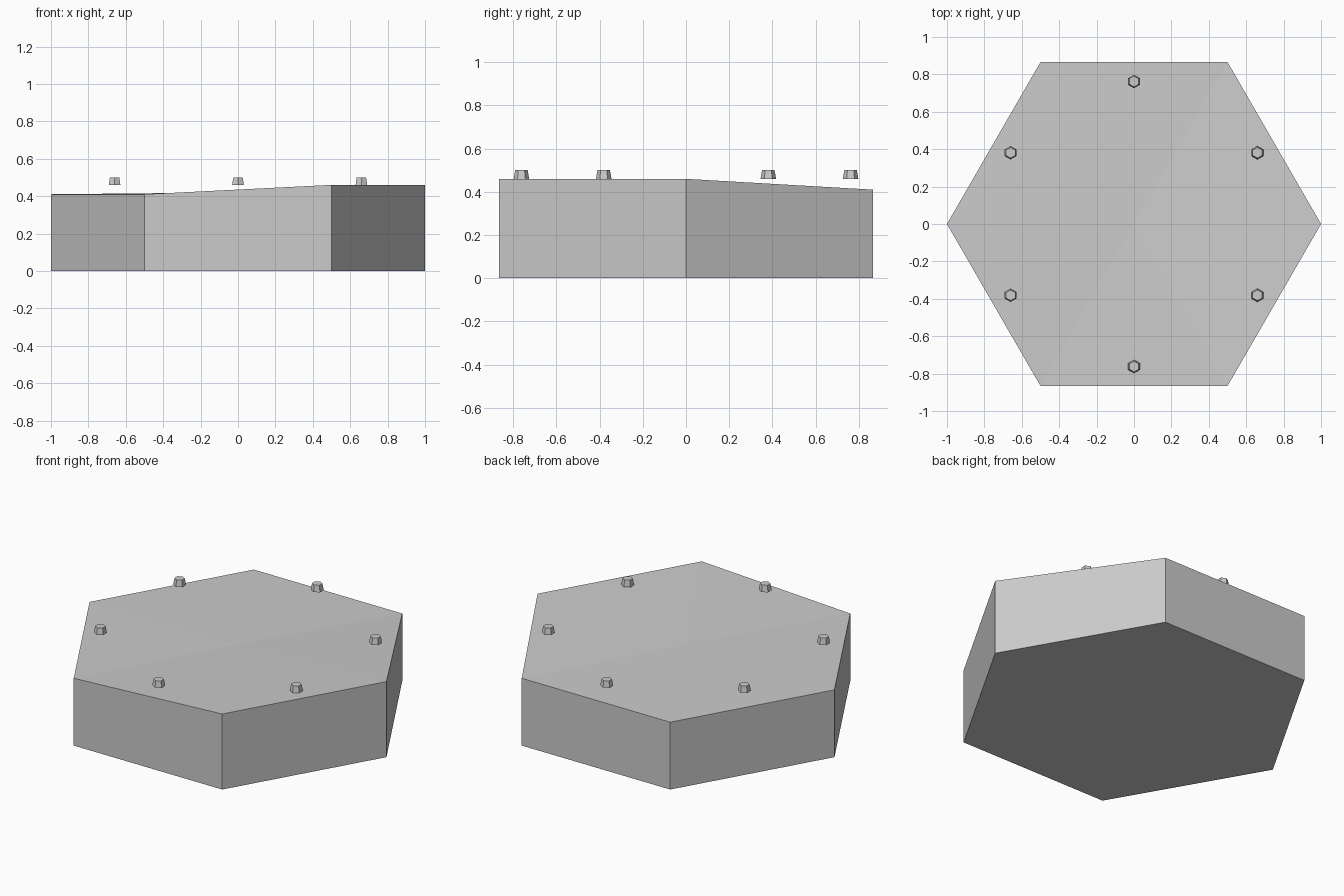
import bpy, bmesh
from math import cos, sin, radians

if "Cube" in bpy.data.objects:
    bpy.data.objects.remove(bpy.data.objects["Cube"])

# Hexagonal tile: two neighbouring corners sit slightly higher
HEIGHTS = [0.46, 0.41, 0.41, 0.41, 0.41, 0.46]
bm = bmesh.new()
ring = [(cos(radians(60 * i)), sin(radians(60 * i))) for i in range(6)]
low = [bm.verts.new((x, y, 0)) for x, y in ring]
top = [bm.verts.new((x, y, h)) for (x, y), h in zip(ring, HEIGHTS)]
centre = bm.verts.new((0, 0, 0.42))
bm.faces.new(low[::-1])
for i in range(6):
    j = (i + 1) % 6
    bm.faces.new((low[i], low[j], top[j], top[i]))
    bm.faces.new((top[i], top[j], centre))
mesh = bpy.data.meshes.new("tile_base")
bm.to_mesh(mesh)
bm.free()
bpy.context.collection.objects.link(bpy.data.objects.new("tile_base", mesh))

# Small tapered hexagonal studs, one near the middle of each edge
for i in range(6):
    a = radians(30 + 60 * i)
    bpy.ops.mesh.primitive_cone_add(
        vertices=6, radius1=0.036, radius2=0.029, depth=0.04,
        location=(0.762 * cos(a), 0.762 * sin(a), 0.48))
    bpy.context.object.name = f"stud_{i + 1}"
